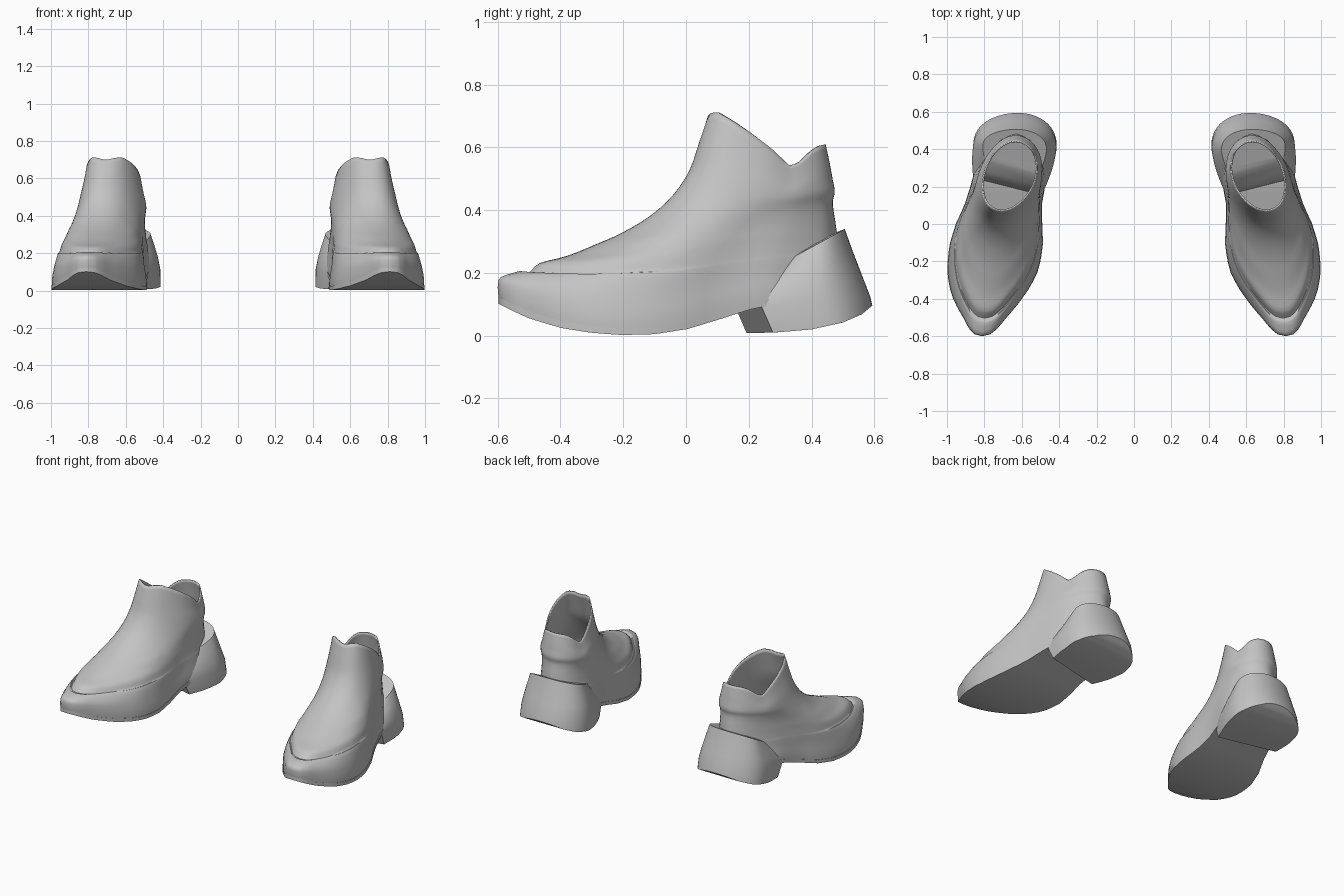
import bpy, bmesh, math

if "Cube" in bpy.data.objects:
    bpy.data.objects.remove(bpy.data.objects["Cube"], do_unlink=True)

grey = bpy.data.materials.new("plain_grey")
grey.use_nodes = True
grey.diffuse_color = (0.55, 0.55, 0.55, 1)
grey.node_tree.nodes["Principled BSDF"].inputs["Base Color"].default_value = (0.55, 0.55, 0.55, 1)


def lerp(a, b, t):
    return a + (b - a) * t


def cubic(p0, p1, p2, p3, t):
    return 0.5 * (2 * p1 + (p2 - p0) * t + (2 * p0 - 5 * p1 + 4 * p2 - p3) * t * t
                  + (3 * p1 - p0 - 3 * p2 + p3) * t ** 3)


def table(points, v):
    """Piecewise value with rounded slopes."""
    if v <= points[0][0]:
        return points[0][1]
    for i in range(len(points) - 1):
        (x1, y1), (x2, y2) = points[i], points[i + 1]
        if v <= x2:
            return lerp(y1, y2, (v - x1) / (x2 - x1))
    return points[-1][1]


def refine(rows, n):
    """Catmull-Rom rows between the given rows."""
    out, last = [], len(rows) - 1
    for i in range(last):
        r = [rows[max(i - 1, 0)], rows[i], rows[i + 1], rows[min(i + 2, last)]]
        out += [[cubic(*c, k / n) for c in zip(*r)] for k in range(n)]
    return out + [list(rows[-1])]


# Foot centre line in plan, sole half width from toe (0) to back (1), sole height
AXIS = [(-.6, .812), (-.4, .783), (-.25, .755), (-.1, .735), (0, .722), (.1, .70),
        (.2, .675), (.3, .655), (.4, .638), (.6, .62)]
WIDTH = [(0, 0), (.01, .045), (.04, .08), (.087, .115), (.13, .15), (.178, .183), (.24, .218),
         (.315, .243), (.38, .25), (.45, .249), (.543, .232), (.635, .207), (.726, .2),
         (.8, .195), (.9, .15), (.96, .1), (1, 0)]
SOLE_Z = [(-.6, .103), (-.55, .078), (-.5, .055), (-.4, .025), (-.3, .009), (-.2, .002),
          (-.1, .005), (0, .02), (.1, .05), (.2, .083), (.26, .095), (.6, .1)]
HEEL_Z = [(.17, .008), (.28, .01), (.4, .02), (.5, .042), (.56, .068), (.595, .097)]
COLLAR = [(0, .70), (.02, .709), (.08, .713), (.21, .685), (.35, .65), (.53, .60),
          (.70, .54), (.78, .555), (.88, .59), (.95, .606), (1, .61)]
N = 64


def foot_ring(yf, zf, yb, zb, w, round_, sole, collar):
    """Closed ring tilted from a front point to a back point."""
    ring = []
    for i in range(N):
        a = 2 * math.pi * i / N
        s = (1 - math.cos(a)) / 2
        y = lerp(yf, yb, s)
        base = lerp(zf, zb, s)
        z = base + sole * (table(SOLE_Z, y) + .01 - lerp(.11, .11, s))
        z += collar * (table(COLLAR, s) - lerp(.70, .61, s))
        shape = lerp(table(WIDTH, s) / .25, abs(math.sin(a)), round_)
        side = 1 if i <= N // 2 else -1
        ring.append((table(AXIS, y) + side * w * shape, y, z))
    return ring


def heel_ring(zf, zb, yf, yb, w, ground):
    """D-shaped ring: rounded at the back, straight slanted breast in front."""
    m, pts = 20, {1: [], -1: []}
    for side in pts:
        for k in range(1, m + 1):
            u = math.cos(math.pi / 2 * k / m)
            y = lerp(yf + side * .042, yb, u)
            half = w * (lerp(.86, 1, math.sin(math.pi * u)) if u < .5
                        else math.sqrt(max(0, 1 - ((u - .5) / .5) ** 2.3)))
            z = table(HEEL_Z, y) if ground else lerp(zf, zb, u)
            pts[side].append((table(AXIS, y) + side * half, y, z))
    tip_z = table(HEEL_Z, yb) if ground else zb
    return [(table(AXIS, yb), yb, tip_z)] + pts[-1] + pts[1][::-1]


def loft(name, rings, closed, thickness=0):
    """Skin the rings, cap if closed, and mirror to the other foot."""
    bm = bmesh.new()
    vs = [[bm.verts.new(p) for p in r] for r in rings]
    n = len(vs[0])
    for a, b in zip(vs, vs[1:]):
        for i in range(n):
            j = (i + 1) % n
            bm.faces.new((a[i], a[j], b[j], b[i]))
    if closed:
        for r in (vs[0], vs[-1]):
            for i in range((n + 1) // 2):
                ids = list(dict.fromkeys((i, i + 1, n - i - 1, (n - i) % n)))
                if len(ids) > 2:
                    bm.faces.new([r[k] for k in ids])
        bmesh.ops.recalc_face_normals(bm, faces=bm.faces)
    me = bpy.data.meshes.new(name)
    bm.to_mesh(me)
    bm.free()
    me.materials.append(grey)
    for p in me.polygons:
        p.use_smooth = True
    me.set_sharp_from_angle(angle=math.radians(38))
    ob = bpy.data.objects.new(name, me)
    bpy.context.collection.objects.link(ob)
    if thickness:
        mod = ob.modifiers.new("leather_thickness", "SOLIDIFY")
        mod.thickness, mod.offset = thickness, -1
    ob.modifiers.new("pair", "MIRROR").use_mirror_merge = False
    return ob


# Upper: front y,z  back y,z  half width  roundness  sole and collar influence
UPPER = [
    (-.595, .11, .50, .11, .247, 0, 1, 0),
    (-.600, .15, .50, .15, .246, 0, .9, 0),
    (-.590, .188, .495, .20, .235, .1, .6, 0),
    (-.530, .217, .49, .25, .224, .25, .35, 0),
    (-.503, .212, .488, .27, .218, .35, .28, 0),
    (-.465, .243, .485, .30, .21, .45, .2, 0),
    (-.38, .262, .48, .335, .20, .6, .1, 0),
    (-.29, .29, .475, .37, .19, .7, 0, 0),
    (-.20, .33, .47, .40, .183, .8, 0, 0),
    (-.11, .385, .468, .43, .178, .9, 0, .08),
    (-.04, .45, .474, .46, .174, 1, 0, .2),
    (.01, .525, .467, .50, .167, 1, 0, .45),
    (.04, .61, .458, .55, .154, 1, 0, .75),
    (.07, .70, .445, .61, .142, 1, 0, 1),
]
loft("boot_upper", [foot_ring(*r) for r in refine(UPPER, 3)], False, .008)

# Outsole: thin slab following the rocker of the foot
bottom = foot_ring(-.597, .11, .50, .11, .25, 0, 1, 0)
loft("outsole", [[(x, y, z + d) for x, y, z in bottom] for d in (-.01, .012)], True)

# Heel block rising into the back counter, with a ledge on top
HEEL = [
    (0, 0, .235, .594, .224, True),
    (.095, .125, .198, .587, .224, False),
    (.14, .20, .21, .558, .213, False),
    (.19, .27, .25, .531, .195, False),
    (.25, .34, .30, .506, .172, False),
]
loft("heel_block", [heel_ring(*r) for r in HEEL], True)
